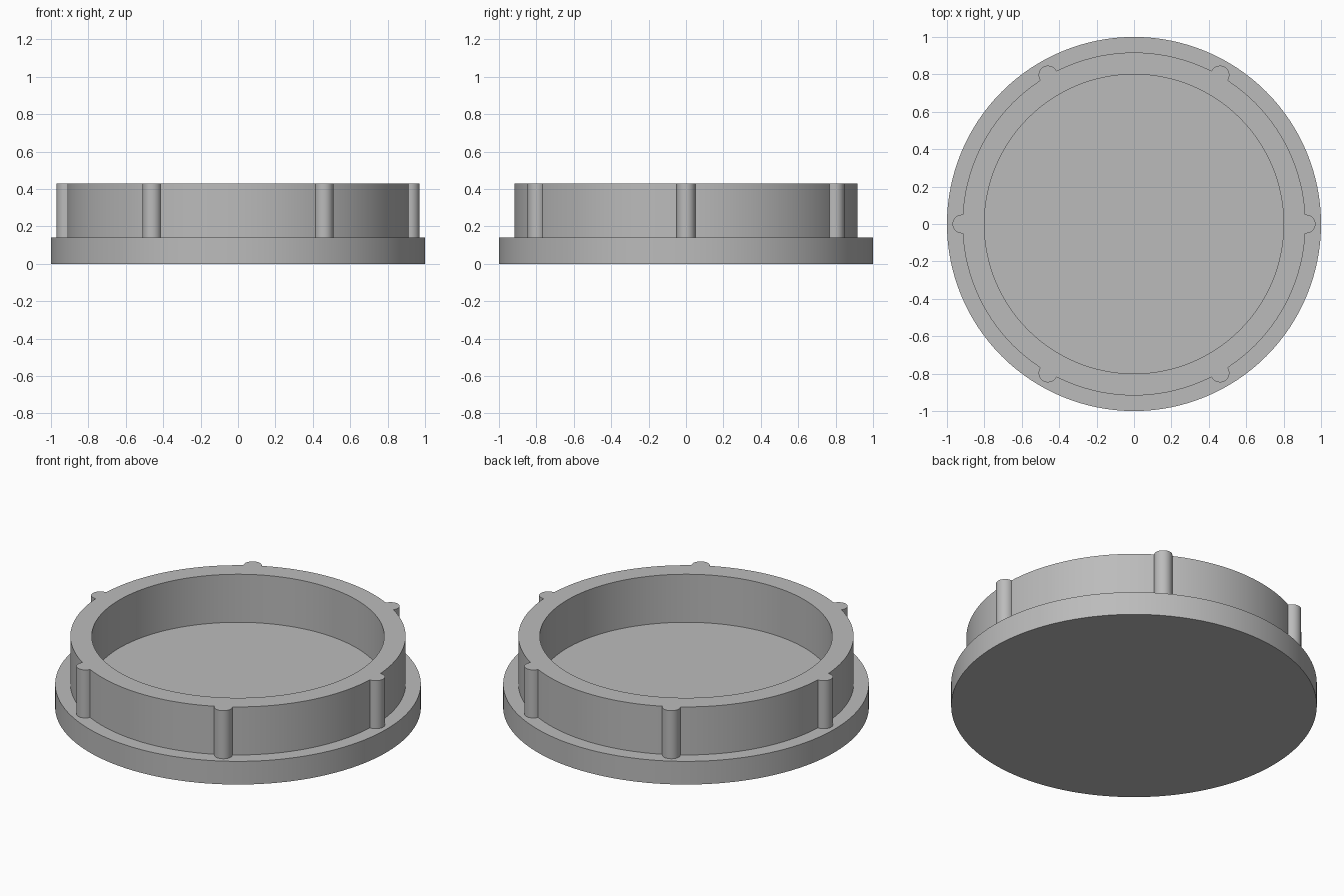
import bpy, bmesh, math
from mathutils import Matrix, Vector

cube = bpy.data.objects.get("Cube")
if cube:
    bpy.data.objects.remove(cube, do_unlink=True)

FLANGE_R, WALL_R, INNER_R = 1.0, 0.917, 0.80
FLANGE_Z, TOP_Z = 0.14, 0.43
RIB_R, RIB_X = 0.05, 0.92

grey = bpy.data.materials.new("plain grey")
grey.use_nodes = True
colour = (0.5, 0.5, 0.5, 1)
grey.diffuse_color = colour
grey.node_tree.nodes["Principled BSDF"].inputs["Base Color"].default_value = colour


def finish(bm, name):
    bmesh.ops.recalc_face_normals(bm, faces=bm.faces)
    mesh = bpy.data.meshes.new(name)
    bm.to_mesh(mesh)
    bm.free()
    mesh.materials.append(grey)
    obj = bpy.data.objects.new(name, mesh)
    bpy.context.collection.objects.link(obj)
    bpy.ops.object.select_all(action="DESELECT")
    obj.select_set(True)
    bpy.context.view_layer.objects.active = obj
    bpy.ops.object.shade_smooth_by_angle(angle=math.radians(30))
    return obj


# Cap body: flange, raised wall and recessed floor, turned from one profile
profile = [(0, 0), (FLANGE_R, 0), (FLANGE_R, FLANGE_Z), (WALL_R, FLANGE_Z),
           (WALL_R, TOP_Z), (INNER_R, TOP_Z), (INNER_R, FLANGE_Z), (0, FLANGE_Z)]
bm = bmesh.new()
verts = [bm.verts.new((r, 0, z)) for r, z in profile]
edges = [bm.edges.new(pair) for pair in zip(verts, verts[1:])]
bmesh.ops.spin(bm, geom=verts + edges, cent=(0, 0, 0), axis=(0, 0, 1),
               angle=math.tau, steps=128)
bmesh.ops.remove_doubles(bm, verts=bm.verts, dist=0.0001)
finish(bm, "cap_body")

# Six half-round grip ribs on the outside of the wall
for i in range(6):
    outline = [(WALL_R - 0.004, -RIB_R)]
    for k in range(17):
        a = -math.pi / 2 + math.pi * k / 16
        outline.append((RIB_X + RIB_R * math.cos(a), RIB_R * math.sin(a)))
    outline.append((WALL_R - 0.004, RIB_R))
    bm = bmesh.new()
    face = bm.faces.new([bm.verts.new((x, y, FLANGE_Z)) for x, y in outline])
    top = bmesh.ops.extrude_face_region(bm, geom=[face])["geom"]
    bmesh.ops.translate(bm, vec=Vector((0, 0, TOP_Z - FLANGE_Z)),
                        verts=[g for g in top if isinstance(g, bmesh.types.BMVert)])
    bm.transform(Matrix.Rotation(math.tau * i / 6, 4, "Z"))
    finish(bm, f"grip_rib_{i + 1}")
